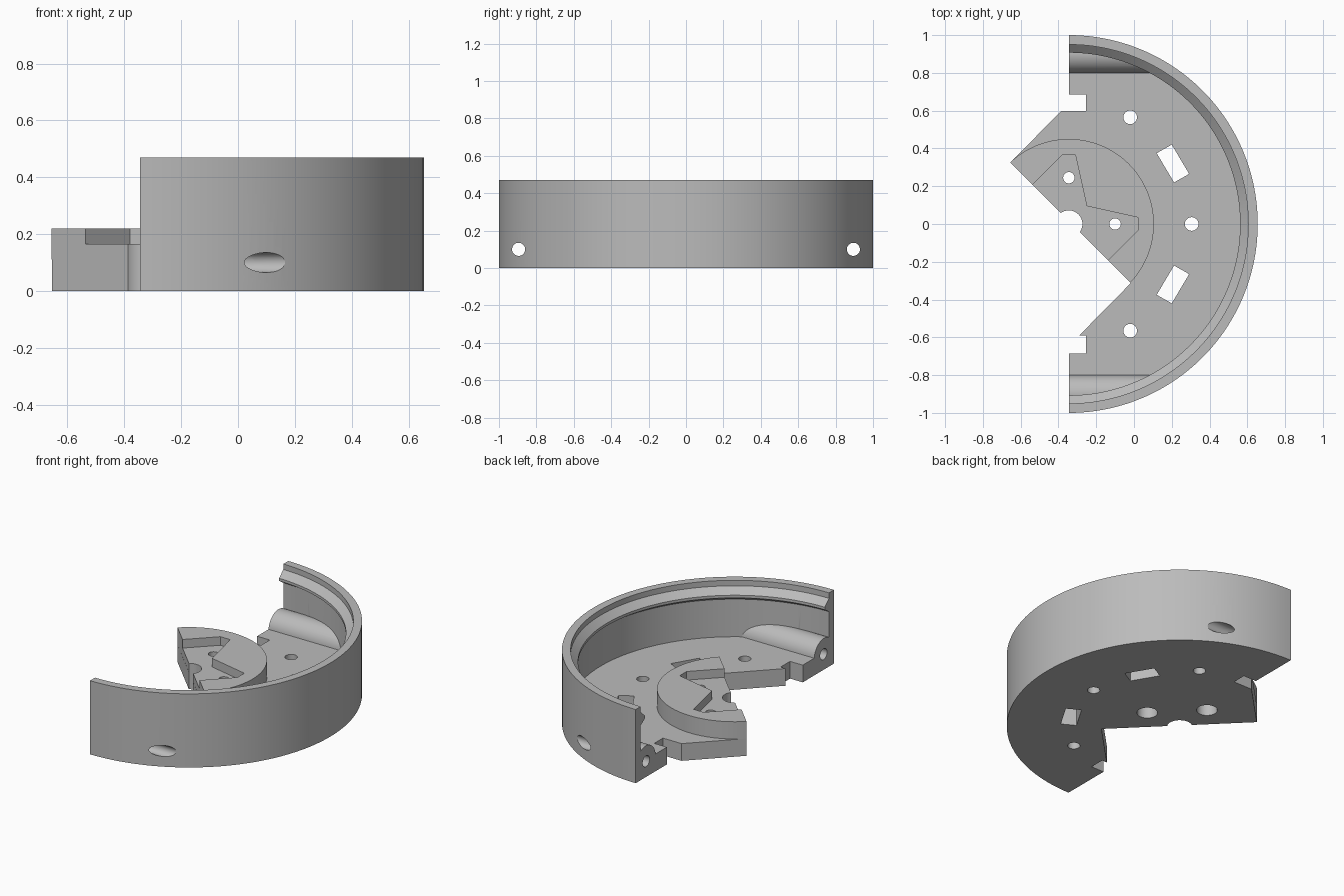
import bpy, bmesh, math
from mathutils import Matrix, Vector

if "Cube" in bpy.data.objects:
    bpy.data.objects.remove(bpy.data.objects["Cube"], do_unlink=True)

CX = -0.345          # ring axis; all plan points are relative to it
FLOOR, BOSS_TOP, POCKET_Z, RIM_TOP = 0.11, 0.22, 0.165, 0.47
INNER = 0.95
SEG = 96

grey = bpy.data.materials.new("plain grey")
grey.use_nodes = True
COLOUR = (0.5, 0.5, 0.5, 1)
grey.diffuse_color = COLOUR
grey.node_tree.nodes["Principled BSDF"].inputs["Base Color"].default_value = COLOUR


def finish(name, bm):
    """Turn a bmesh into a named object with outward normals."""
    bmesh.ops.recalc_face_normals(bm, faces=bm.faces)
    mesh = bpy.data.meshes.new(name)
    bm.to_mesh(mesh)
    bm.free()
    mesh.materials.append(grey)
    ob = bpy.data.objects.new(name, mesh)
    bpy.context.collection.objects.link(ob)
    return ob


def prism(name, outline, z0, z1):
    bm = bmesh.new()
    face = bm.faces.new([bm.verts.new((x + CX, y, z0)) for x, y in outline])
    top = bmesh.ops.extrude_face_region(bm, geom=[face])["geom"]
    verts = [v for v in top if isinstance(v, bmesh.types.BMVert)]
    bmesh.ops.translate(bm, verts=verts, vec=(0, 0, z1 - z0))
    return finish(name, bm)


def cylinder(name, x, y, r, z0, z1):
    bm = bmesh.new()
    bmesh.ops.create_cone(bm, cap_ends=True, segments=48, radius1=r, radius2=r, depth=z1 - z0,
                          matrix=Matrix.Translation((x + CX, y, (z0 + z1) / 2)))
    return finish(name, bm)


def bar(name, y, z, r, x0, x1):
    """Cylinder lying along x."""
    bm = bmesh.new()
    place = Matrix.Translation(((x0 + x1) / 2 + CX, y, z)) @ Matrix.Rotation(math.pi / 2, 4, 'Y')
    bmesh.ops.create_cone(bm, cap_ends=True, segments=64, radius1=r, radius2=r,
                          depth=x1 - x0, matrix=place)
    return finish(name, bm)


def arc(r, a0, a1, n=SEG):
    angles = [math.radians(a0 + (a1 - a0) * i / n) for i in range(n + 1)]
    return [(r * math.cos(a), r * math.sin(a)) for a in angles]


def boolean(ob, tools, operation='DIFFERENCE'):
    bpy.context.view_layer.objects.active = ob
    for tool in tools:
        mod = ob.modifiers.new("cut", 'BOOLEAN')
        mod.operation, mod.solver, mod.object = operation, 'EXACT', tool
        bpy.ops.object.modifier_apply(modifier=mod.name)


# Half-ring rim: sweep the wall section, with its inner snap lip, through 180 degrees
section = [(1, 0), (1, RIM_TOP), (INNER, RIM_TOP), (INNER, 0.435), (0.907, 0.395),
           (0.907, 0.378), (INNER, 0.35), (INNER, 0)]
bm = bmesh.new()
loops = []
for ca, sa in arc(1, -90, 90):
    loops.append([bm.verts.new((r * ca + CX, r * sa, z)) for r, z in section])
for a, b in zip(loops, loops[1:]):
    for i in range(len(section)):
        j = (i + 1) % len(section)
        bm.faces.new((a[i], a[j], b[j], b[i]))
bm.faces.new(loops[0])
bm.faces.new(loops[-1])
rim = finish("outer_rim", bm)

# Floor plate with its angled opening and edge notches
plate = prism("floor_plate", arc(INNER, -90, 90) + [
    (0, 0.685), (0.09, 0.685), (0.09, 0.597), (-0.042, 0.597), (-0.31, 0.325),
    (0.328, -0.313), (0.055, -0.59), (0.09, -0.59), (0.09, -0.685), (0, -0.685)], 0, FLOOR)

# Raised half-disc boss
boss = prism("centre_boss", arc(0.45, -43.6, 133.6), FLOOR, BOSS_TOP)

# Rounded housings for the cross bolts, trimmed to the inside of the rim
housings = []
trim = prism("trim", arc(INNER, -90, 90), FLOOR, RIM_TOP)
for side, y in (("right", -0.9), ("left", 0.9)):
    housing = bar(side + "_bolt_housing", y, 0.1, 0.1, -0.1, 0.9)
    boolean(housing, [trim], 'INTERSECT')
    housings.append(housing)

# Cutters
bolt_holes = [bar("bolt_hole", s * 0.895, 0.1, 0.035, -0.2, 1.2) for s in (-1, 1)]
shaft = cylinder("shaft_hole", 0, 0, 0.072, -0.1, 0.5)
boss_spots = [(0, 0.245), (0.245, 0)]
boss_holes = [cylinder("boss_hole", x, y, 0.03, -0.1, 0.5) for x, y in boss_spots]
bores = [cylinder("counterbore", x, y, 0.06, -0.1, 0.09) for x, y in boss_spots]
plate_holes = [cylinder("plate_hole", x, y, 0.036, -0.1, 0.5)
               for x, y in ((0.325, 0.565), (0.325, -0.565), (0.65, 0))]
slots = []
for s in (-1, 1):
    corners = [(0.545, 0.42), (0.637, 0.265), (0.557, 0.22), (0.465, 0.375)]
    slots.append(prism("slot", [(x, s * y) for x, y in corners], -0.1, 0.5))
half = [(-0.25, 0.15), (-0.035, 0.365), (0.035, 0.365), (0.095, 0.095)]
pocket = prism("pocket", half + [(y, x) for x, y in half[-2::-1]], POCKET_Z, 0.5)

# Cut every part
boolean(rim, bolt_holes)
boolean(plate, bolt_holes + [shaft] + boss_holes + bores + plate_holes + slots)
boolean(boss, [shaft, pocket] + boss_holes)
for housing, hole in zip(housings, bolt_holes):
    boolean(housing, [hole])

for tool in [trim, shaft, pocket] + bolt_holes + boss_holes + bores + plate_holes + slots:
    bpy.data.objects.remove(tool, do_unlink=True)

# Smooth the curved walls, keep the edges crisp
bpy.ops.object.select_all(action='DESELECT')
for ob in [rim, plate, boss] + housings:
    ob.select_set(True)
bpy.context.view_layer.objects.active = rim
bpy.ops.object.shade_smooth_by_angle(angle=math.radians(25))
